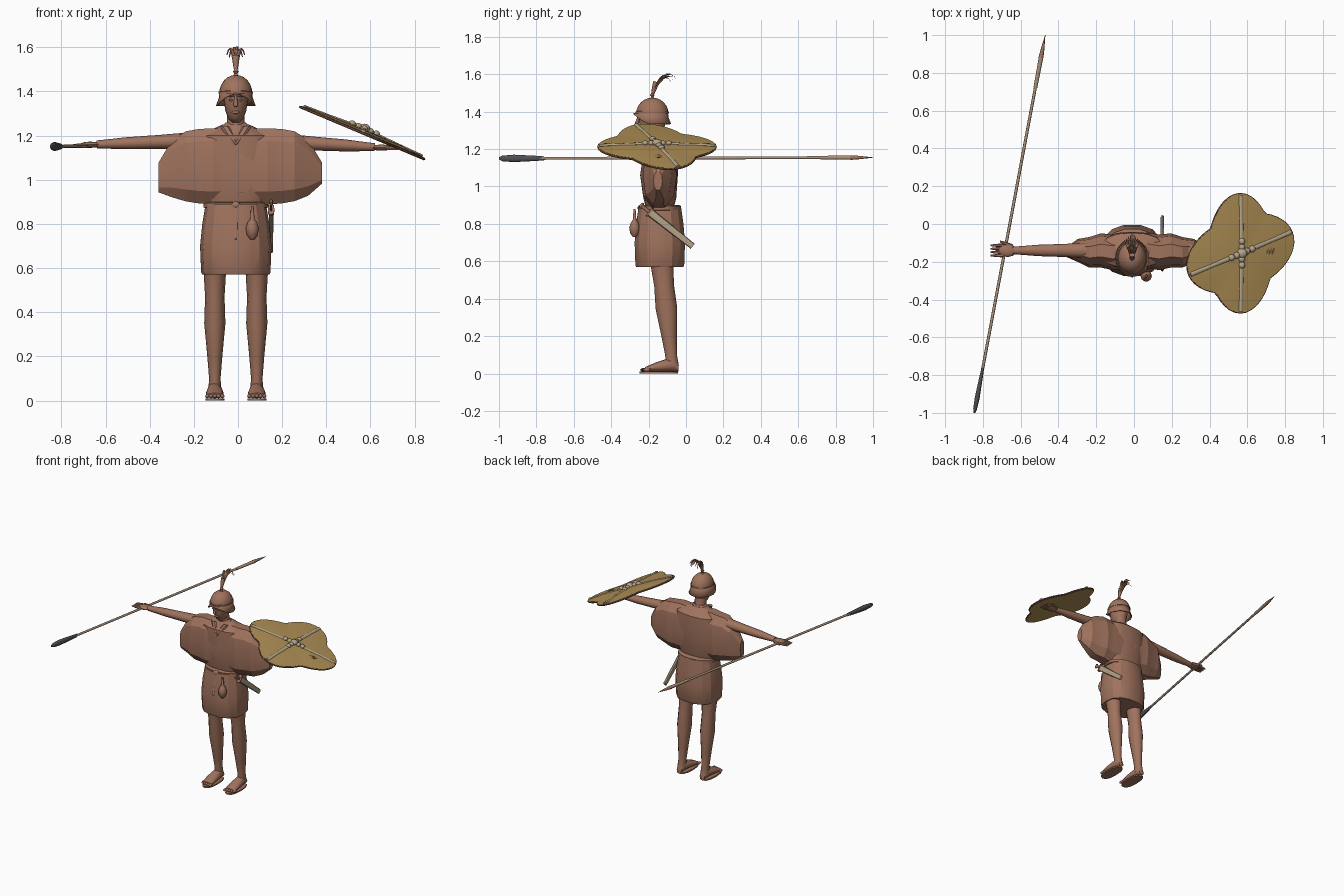
import bpy, bmesh, math
from mathutils import Vector

cube = bpy.data.objects.get("Cube")
if cube:
    bpy.data.objects.remove(cube, do_unlink=True)

X, Y, Z = Vector((1, 0, 0)), Vector((0, 1, 0)), Vector((0, 0, 1))
MID = -.01  # body centre line


def material(name, *rgb):
    mat = bpy.data.materials.new(name)
    mat.use_nodes = True
    mat.diffuse_color = (*rgb, 1)
    mat.node_tree.nodes["Principled BSDF"].inputs["Base Color"].default_value = (*rgb, 1)
    return mat


BROWN = material("warm_brown", .35, .17, .11)
GOLD = material("shield_gold", .42, .27, .09)
BONE = material("bone_tan", .46, .37, .25)
WOOD = material("shaft_tan", .4, .28, .19)
IRON = material("dark_iron", .08, .08, .09)
RIM = material("rim_brown", .16, .08, .05)


def finish(name, bm, mats, angle):
    """Turn a bmesh into a shaded object."""
    bmesh.ops.recalc_face_normals(bm, faces=bm.faces)
    mesh = bpy.data.meshes.new(name)
    bm.to_mesh(mesh)
    bm.free()
    obj = bpy.data.objects.new(name, mesh)
    bpy.context.collection.objects.link(obj)
    for mat in mats:
        mesh.materials.append(mat)
    bpy.ops.object.select_all(action="DESELECT")
    obj.select_set(True)
    bpy.context.view_layer.objects.active = obj
    bpy.ops.object.shade_smooth_by_angle(angle=math.radians(angle))
    return obj


def bridge(bm, lower, upper, slot=0):
    """Join two vertex rings with a band of quads."""
    for i in range(len(lower)):
        face = bm.faces.new((lower[i - 1], lower[i], upper[i], upper[i - 1]))
        face.material_index = slot


def loft(name, sections, u, v, mat=BROWN, sides=12, angle=50, power=1, fold=0, closed=True):
    """Skin a row of elliptical sections (centre, radius_u, radius_v)."""
    bm = bmesh.new()
    rings = []
    for centre, radius_u, radius_v in sections:
        ring = []
        for i in range(sides):
            turn = math.tau * i / sides
            pleat = 1 + fold * (-1) ** i
            c, s = math.cos(turn), math.sin(turn)
            across = math.copysign(abs(c) ** power, c) * radius_u * pleat
            along = math.copysign(abs(s) ** power, s) * radius_v * pleat
            ring.append(bm.verts.new(centre + u * across + v * along))
        rings.append(ring)
    for lower, upper in zip(rings, rings[1:]):
        bridge(bm, lower, upper)
    if closed:
        bm.faces.new(rings[0])
        bm.faces.new(rings[-1])
    return finish(name, bm, [mat], angle)


def rod(name, base, direction, profile, u=X, ratio=1, **options):
    """Loft a profile of (distance, radius) pairs along a straight direction."""
    base, direction = Vector(base), Vector(direction)
    v = direction.cross(u).normalized()
    sections = [(base + direction * t, r, r * ratio) for t, r in profile]
    return loft(name, sections, u, v, **options)


def blob(name, centre, size, mat=BROWN):
    bm = bmesh.new()
    bmesh.ops.create_uvsphere(bm, u_segments=10, v_segments=6, radius=1)
    bmesh.ops.scale(bm, vec=size, verts=bm.verts)
    bmesh.ops.translate(bm, vec=centre, verts=bm.verts)
    return finish(name, bm, [mat], 60)


# Legs, feet, arms and hands
for side, s in (("right", -1), ("left", 1)):
    foot_x = MID + s * .095
    rod(side + "_leg", (foot_x, -.07, 0), (0, -.1, 1),
        [(.04, .03), (.1, .026), (.2, .034), (.35, .048), (.47, .044), (.57, .05), (.7, .06)], ratio=1.2)
    foot = [(-.04, .02, .02), (-.07, .03, .04), (-.16, .04, .025), (-.22, .04, .012)]
    loft(side + "_foot", [(Vector((foot_x, y, h + .01)), w, h) for y, w, h in foot], X, Z)
    for i in range(5):
        blob(side + "_toe", (foot_x + s * (i - 2) * .017, -.225 + i * .004, .02), (.01, .02, .01))
    rod(side + "_sole", (foot_x, -.145, 0), Z, [(0, .043), (.01, .043)], ratio=2.4, power=.8)

    shoulder = Vector((MID, -.14, 1.185))
    reach = Vector((s, 0, -.05 - s * .01))
    rod(side + "_arm", shoulder, reach,
        [(.15, .045), (.25, .04), (.35, .035), (.5, .03), (.56, .025), (.63, .02)], u=Y, ratio=.9)
    blob(side + "_palm", shoulder + reach * .66, (.05, .035, .014))
    for i in range(4):
        knuckle = shoulder + reach * .68 + Y * (i - 1.5) * .018
        rod(side + "_finger", knuckle, reach, [(0, .01), (.04, .008), (.07, .004)], u=Y, sides=6)
    rod(side + "_thumb", shoulder + reach * .63 + Y * .02, reach + Y * .4,
        [(0, .012), (.04, .01), (.07, .005)], u=Y, sides=6)

# Tunic: pleated skirt, waist, and wide draped upper part
rod("tunic_skirt", (MID, -.14, 0), Z, [(.57, .15), (.58, .155), (.7, .16), (.8, .15), (.89, .135)],
    ratio=.85, sides=28, angle=25, power=.85, fold=.012)
rod("tunic_waist", (MID, -.14, 0), Z, [(.87, .13), (.94, .16), (1.1, .18), (1.2, .17), (1.25, .06)],
    ratio=.55, sides=16, angle=25, power=.85)
drape = []
for i in range(-6, 7):
    t = i / 6
    top = 1.24 - .16 * t ** 6
    bottom = .88 + .08 * t ** 4 + .02 * t ** 9
    centre = Vector((.01 + .37 * t, -.15 + i % 2 * .01, (top + bottom) / 2))
    drape.append((centre, .095 * (1 - .75 * t ** 4), (top - bottom) / 2))
loft("tunic_drape", drape, Y, Z, sides=10, angle=20, power=.85)
rod("collar", (MID, -.15, 1.2), Z, [(0, .1), (.04, .065), (.06, .045)], ratio=.8, sides=10, angle=20)
for s in (-1, 1):
    rod("neck_flap", (MID, -.24, 1.16), (s * .5, .4, .8), [(0, .005), (.05, .02), (.1, .02)],
        ratio=.5, sides=6, angle=20)

# Belt, knot and pouch
rod("belt", (MID, -.135, .87), Z, [(0, .135), (.005, .147), (.025, .147), (.03, .135)],
    ratio=.74, sides=24, power=.9)
blob("belt_knot", (MID, -.245, .885), (.022, .014, .017))
rod("belt_end", (MID, -.25, .88), (0, -.2, -1), [(0, .008), (.15, .006)], ratio=.5, sides=6)
rod("pouch", (.065, -.275, .73), Z, [(0, .01), (.02, .025), (.05, .03), (.08, .02), (.09, .01), (.15, .006)],
    sides=10)

# Short sword at the left hip
hilt = Vector((.15, -.19, .86))
down = Vector((0, .78, -.62))
blade_side = down.cross(X)
for name, mat, profile in (("sword_scabbard", BONE, [(0, .022), (.29, .017)]),
                           ("sword_guard", BROWN, [(-.01, .03), (0, .03)]),
                           ("sword_grip", BROWN, [(-.07, .01), (-.06, .018), (-.05, .01), (0, .01)])):
    rod(name, hilt, down, profile, u=blade_side, ratio=.5, mat=mat, sides=8, angle=30, power=.6)

# Head and face
head = Vector((MID, -.18, 1.26))
rod("neck", (MID, -.15, 1.2), (0, -.1, 1), [(0, .055), (.05, .04), (.12, .04)])
rod("head", head, Z, [(0, .02), (.02, .035), (.05, .047), (.1, .055), (.17, .05)],
    ratio=1.35, sides=16, angle=60)
rod("nose", head + Vector((0, -.07, .12)), (0, -.3, -1), [(0, .005), (.04, .011), (.05, .006)], sides=8)
blob("mouth", head + Vector((0, -.06, .045)), (.02, .01, .007))
for s in (-1, 1):
    blob("eye", head + Vector((s * .022, -.067, .1)), (.01, .005, .005))
    blob("brow", head + Vector((s * .022, -.067, .12)), (.018, .008, .005))

# Helmet: dome, flared guard rising over the brow, band and knob
crown = head + Z * .13
arc = [math.pi / 2 * i / 6 for i in range(6)]
rod("helmet_dome", crown, Z, [(.085 * math.sin(a), .075 * math.cos(a)) for a in arc],
    ratio=1.15, sides=20, angle=60)
guard = rod("helmet_guard", crown, Z, [(.01, .075), (-.02, .077), (-.055, .09)],
            ratio=1.12, sides=20, closed=False)
for vert in guard.data.vertices:
    front = max(0, (crown.y - vert.co.y) / .1)
    vert.co.z += (crown.z + .02 - vert.co.z) * .75 * front ** 2
guard.modifiers.new("thickness", "SOLIDIFY").thickness = .006
rod("helmet_band", crown, Z, [(0, .078), (.01, .078)], ratio=1.15, sides=20)
rod("helmet_knob", crown, Z, [(.075, .015), (.09, .007), (.1, .013), (.11, .006)], sides=10)

# Plume: one stem that bursts into drooping fronds
crest = crown + Z * .1
rod("plume_stem", crest, (0, .3, 1), [(0, .007), (.04, .014), (.07, .016)], sides=8)
for i in range(9):
    spread = (i - 4) / 4
    frond = []
    for step in range(6):
        t = step / 5
        rise = .08 * math.sin(2.2 * t) + .012 * t * math.cos(i * 2.4) - .03 * t ** 2 * abs(spread)
        out = .12 * t * (1 - .3 * abs(spread))
        frond.append((crest + Vector((spread * .04 * t, out + .01, rise + .03)), .012 - .01 * t, .007 - .005 * t))
    loft("plume_frond", frond, X, (Z - Y).normalized(), sides=6, angle=30)

# Spear lying across the right hand
tip, tail = Vector((-.845, -1, 1.15)), Vector((-.47, 1, 1.155))
shaft = tail - tip
for name, mat, ratio, profile in (
        ("spear_shaft", WOOD, 1, [(.1, .008), (.87, .008)]),
        ("spear_head", IRON, 1.6, [(0, .004), (.01, .01), (.04, .013), (.1, .009), (.12, .007)]),
        ("spear_socket", WOOD, 1, [(.86, .01), (.94, .012)]),
        ("spear_butt", BROWN, 1, [(.94, .013), (.96, .01), (1, .001)])):
    rod(name, tip, shaft, profile, u=shaft.cross(Z).normalized(), ratio=ratio, mat=mat, sides=10)

# Four-lobed shield, tilted outward
hub = Vector((.565, -.155, 1.217))
slope = Vector((1, 0, -.42))
normal = slope.cross(Y).normalized()
lobes = ((math.radians(90), .315, .17), (math.radians(23), .295, .19))


def on_shield(angle, scale=1, lift=0):
    """Point on the outline of two crossed ellipses, scaled toward the hub."""
    r = max(1 / math.hypot(math.cos(angle - axis) / length, math.sin(angle - axis) / width)
            for axis, length, width in lobes)
    return hub + (slope * math.cos(angle) + Y * math.sin(angle)) * r * scale + normal * lift


turns = [math.tau * i / 64 for i in range(64)]
bm = bmesh.new()
layers = ((.25, .012), (.65, .009), (1, 0), (1, -.012), (.5, -.008))
rings = [[bm.verts.new(on_shield(turn, scale, lift)) for turn in turns] for scale, lift in layers]
for level, (inner, outer) in enumerate(zip(rings, rings[1:])):
    bridge(bm, inner, outer, slot=int(level == 2))
bm.faces.new(rings[0])
bm.faces.new(rings[-1])
finish("shield_board", bm, [GOLD, RIM], 30)

rim = bpy.data.curves.new("shield_rim", "CURVE")
rim.dimensions = "3D"
rim.bevel_depth, rim.bevel_resolution = .005, 1
line = rim.splines.new("POLY")
line.points.add(len(turns) - 1)
line.use_cyclic_u = True
for point, turn in zip(line.points, turns):
    point.co = (*on_shield(turn, lift=-.006), 1)
rim.materials.append(RIM)
bpy.context.collection.objects.link(bpy.data.objects.new("shield_rim", rim))

# Shield ribs, centre boss and small emblem
for axis, *_ in lobes:
    for turn in (axis, axis + math.pi):
        start = hub + normal * .016
        rib = on_shield(turn, .98, .004) - start
        rod("shield_rib", start, rib, [(0, .013), (.6, .01), (1, .012)],
            u=normal.cross(rib).normalized(), ratio=.5, mat=BONE, sides=8)
        for scale in (.1, .2):
            blob("shield_stud", on_shield(turn, scale, .016), (.018, .018, .014), BONE)
blob("shield_boss", hub + normal * .018, (.028, .028, .02), BONE)
for i in range(3):
    root = hub + slope * (.13 + i * .016) - Y * .01 + normal * .008
    rod("shield_emblem", root, slope * .3 + Y, [(0, .003), (.02, .007), (.04, .003)],
        ratio=.6, mat=RIM, sides=6)
